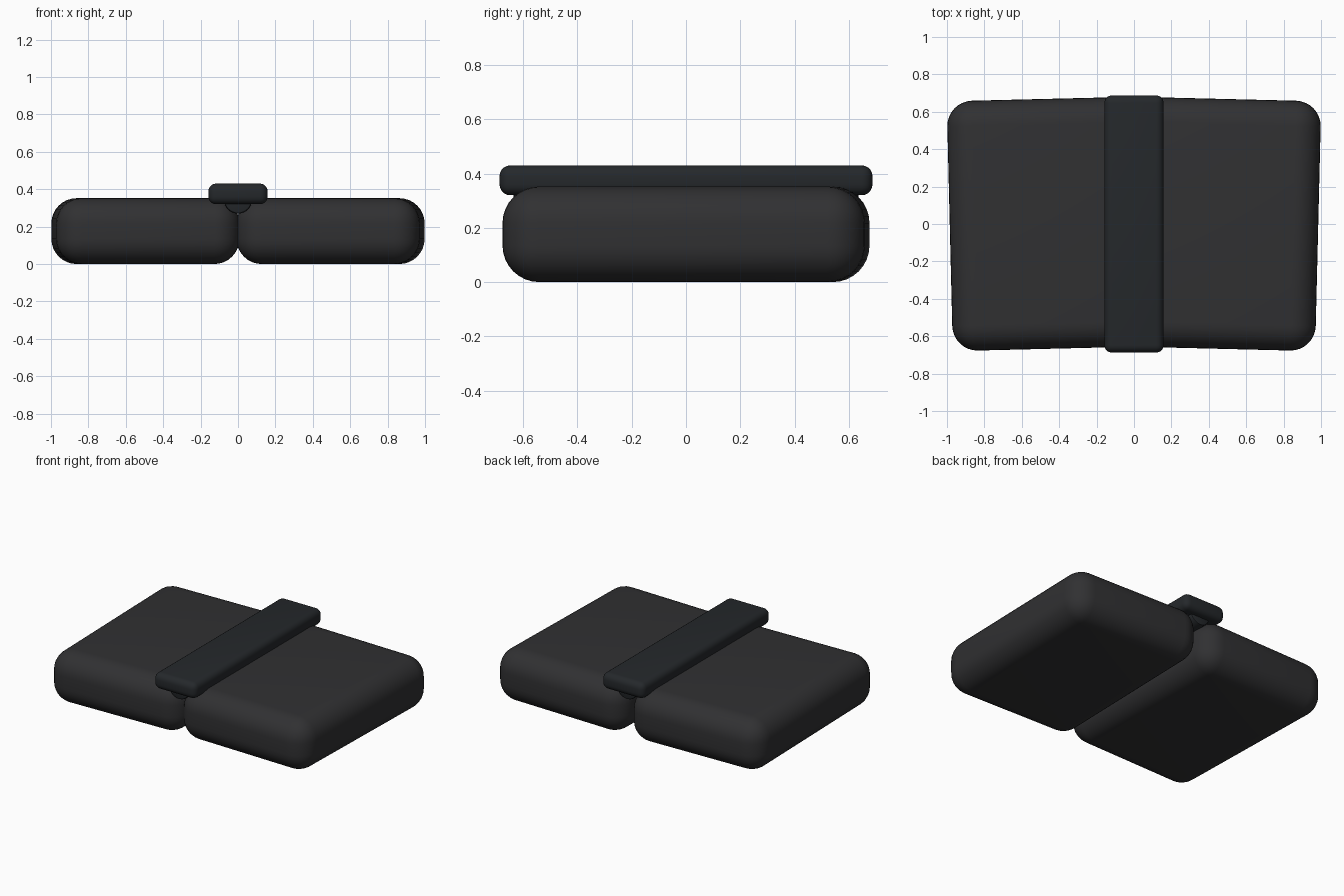
import bpy
from math import radians

if "Cube" in bpy.data.objects:
    bpy.data.objects.remove(bpy.data.objects["Cube"])


def material(name, rgb):
    m = bpy.data.materials.new(name)
    m.diffuse_color = (*rgb, 1)
    m.use_nodes = True
    m.node_tree.nodes["Principled BSDF"].inputs["Base Color"].default_value = m.diffuse_color
    return m


FABRIC = material("charcoal_fabric", (0.030, 0.030, 0.032))
BAR = material("dark_plastic", (0.018, 0.021, 0.024))


def finish(ob, name, mat, radius, segments):
    ob.name = name
    ob.data.materials.append(mat)
    bpy.ops.object.transform_apply(location=False, rotation=False, scale=True)
    bevel = ob.modifiers.new("round", 'BEVEL')
    bevel.width = radius
    bevel.segments = segments
    bevel.limit_method = 'ANGLE'
    bpy.ops.object.modifier_apply(modifier=bevel.name)
    bpy.ops.object.shade_smooth_by_angle(angle=radians(40))


def rounded_box(name, loc, size, radius, segments, mat, turn=0):
    bpy.ops.mesh.primitive_cube_add(size=1, location=loc, rotation=(0, 0, radians(turn)))
    ob = bpy.context.object
    ob.scale = size
    finish(ob, name, mat, radius, segments)


# Two soft pads, each turned slightly towards the front
for side, label in ((-1, "left"), (1, "right")):
    rounded_box(label + "_pad", (side * 0.495, 0, 0.176), (0.98, 1.336, 0.352),
                0.135, 8, FABRIC, turn=-side * 1.4)

# Flat bar over the seam
rounded_box("centre_bar", (0, 0, 0.375), (0.316, 1.375, 0.11), 0.04, 5, BAR)

# Round rod under the bar, lying in the seam
bpy.ops.mesh.primitive_cylinder_add(vertices=32, radius=0.075, depth=1.27,
                                    location=(0, 0, 0.345), rotation=(radians(90), 0, 0))
finish(bpy.context.object, "seam_rod", BAR, 0.01, 2)
